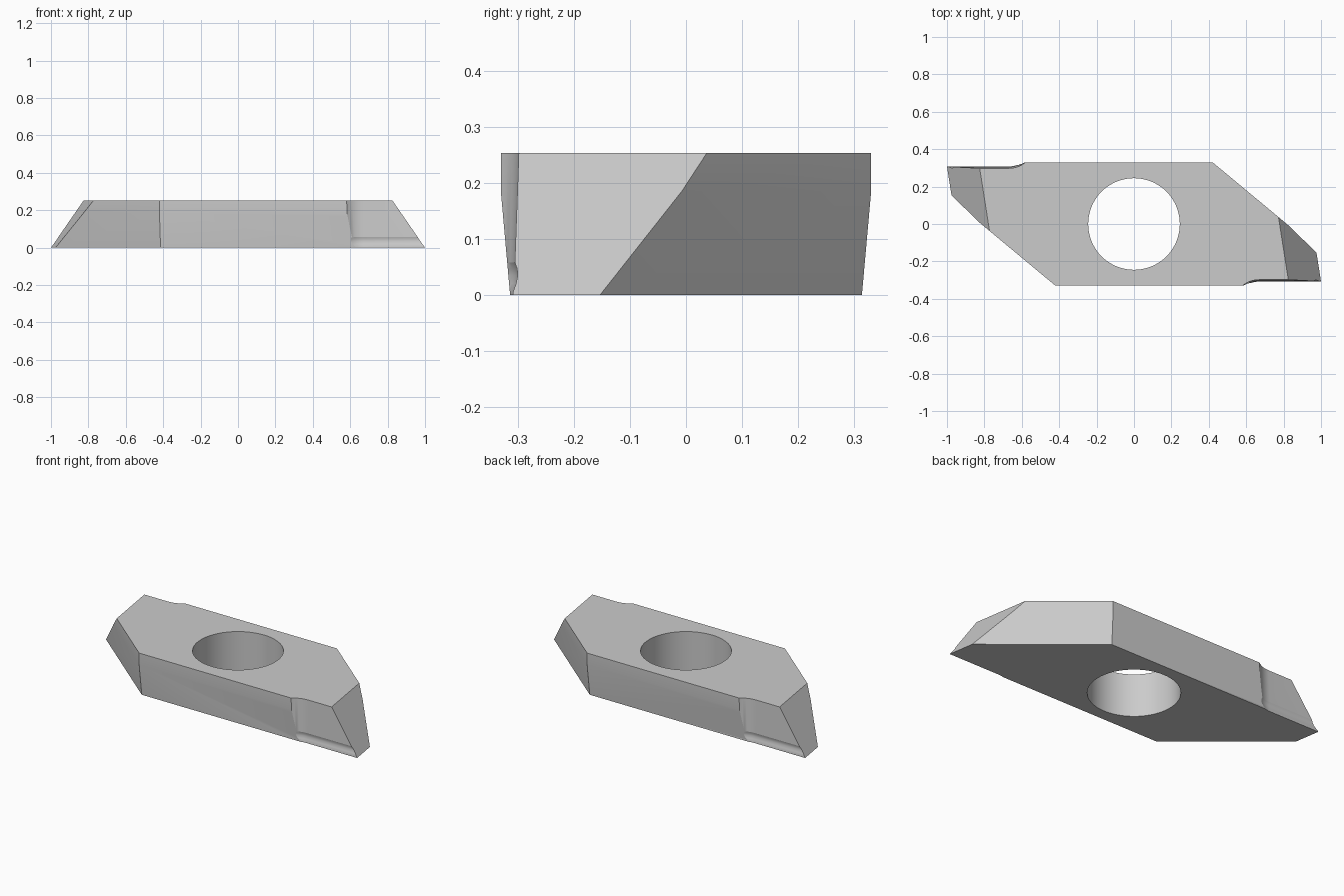
import bpy, bmesh, math
from mathutils import Vector, Matrix

if "Cube" in bpy.data.objects:
    bpy.data.objects.remove(bpy.data.objects["Cube"])

H, TOP, MID = 0.33, 0.253, 0.185      # half width, height, start of relief taper
NX, NY = 0.639, 0.769                 # normal of the diagonal flank
D = NX * 0.42 + NY * H                # its distance from the centre


def section(inset, z):
    """Parallelogram outline, offset inwards."""
    h, d = H - inset, D - inset
    a, b = (d - NY * h) / NX, (d + NY * h) / NX
    return [(a, h, z), (-b, h, z), (-a, -h, z), (b, -h, z)]


def loft(bm, rings):
    rows = [[bm.verts.new(p) for p in r] for r in rings]
    n = len(rows[0])
    for r, s in zip(rows, rows[1:]):
        for i in range(n):
            bm.faces.new((r[i], r[(i + 1) % n], s[(i + 1) % n], s[i]))
    bm.faces.new(rows[0][::-1])
    bm.faces.new(rows[-1])
    bmesh.ops.recalc_face_normals(bm, faces=bm.faces)


def to_object(bm, name):
    me = bpy.data.meshes.new(name)
    bm.to_mesh(me)
    bm.free()
    ob = bpy.data.objects.new(name, me)
    bpy.context.collection.objects.link(ob)
    return ob


# Body with tapered lower flanks, trimmed by a sloping plane at both ends
bm = bmesh.new()
loft(bm, [section(0.0165, 0), section(0, MID), section(0, TOP)])
a, b, c = Vector((1, -0.308, 0)), Vector((0.976, -0.155, 0)), Vector((0.825, -0.298, TOP))
normal = (b - a).cross(c - a).normalized()
if normal.x < 0:
    normal.negate()
half_turn = Matrix.Rotation(math.pi, 3, 'Z')
for m in (Matrix.Identity(3), half_turn):
    bmesh.ops.bisect_plane(bm, geom=bm.verts[:] + bm.edges[:] + bm.faces[:],
                           plane_co=m @ a, plane_no=m @ normal, clear_outer=True)
    bmesh.ops.holes_fill(bm, edges=[e for e in bm.edges if e.is_boundary], sides=0)
bmesh.ops.recalc_face_normals(bm, faces=bm.faces)
body = to_object(bm, "cutting_insert")

# Cutter for the screw hole
bm = bmesh.new()
bmesh.ops.create_cone(bm, cap_ends=True, segments=64, radius1=0.245, radius2=0.245, depth=1)
cutters = [to_object(bm, "hole_cutter")]

# Cutters for the chip relief: constant section with a curved run-out
profile = [(-0.308, -0.1), (-0.308, 0.006), (-0.303, 0.02), (-0.3, 0.035),
           (-0.301, 0.047), (-0.305, 0.058), (-0.298, TOP), (-0.295, 0.35)]
R = 0.142
stations = [(0.67 - 0.12 * (1 - i / 10)) for i in range(11)] + [1.2]
for k in range(2):
    m = half_turn if k else Matrix.Identity(3)
    rings = []
    for x in stations:
        dx = max(0, 0.67 - x)
        drop = R - math.sqrt(R * R - dx * dx)
        ring = [(x, y - drop, z) for y, z in profile] + [(x, -0.6, 0.35), (x, -0.6, -0.1)]
        rings.append([m @ Vector(p) for p in ring])
    bm = bmesh.new()
    loft(bm, rings)
    cutters.append(to_object(bm, "relief_cutter"))

# Apply the cuts
bpy.context.view_layer.objects.active = body
body.select_set(True)
for cutter in cutters:
    cutter.hide_render = True
    mod = body.modifiers.new("cut", 'BOOLEAN')
    mod.operation, mod.solver, mod.object = 'DIFFERENCE', 'EXACT', cutter
    bpy.ops.object.modifier_apply(modifier=mod.name)
    bpy.data.objects.remove(cutter)

bpy.ops.object.shade_smooth_by_angle(angle=math.radians(20))
